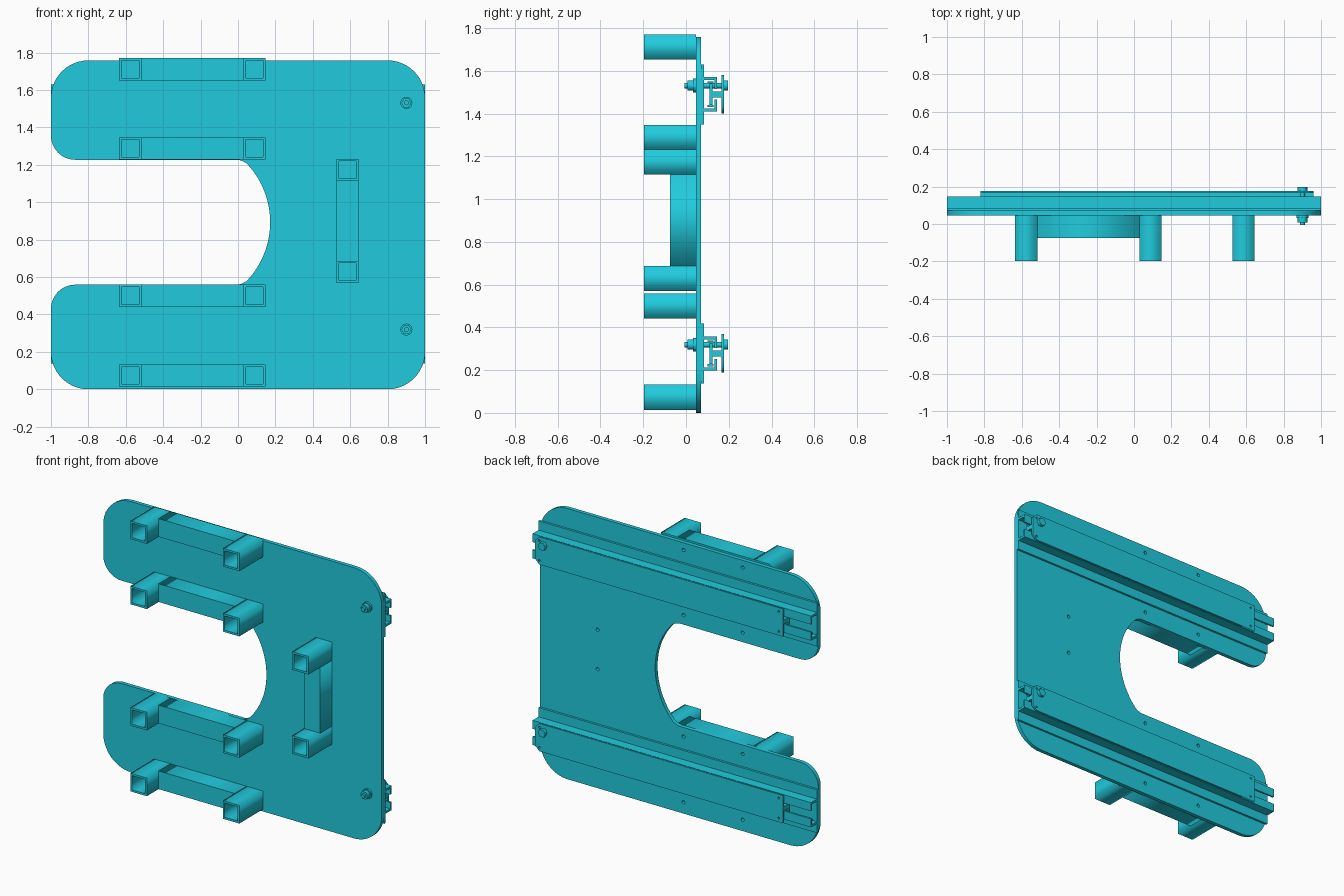
import bpy, bmesh
from math import sin, cos, pi, radians, atan2, degrees

if "Cube" in bpy.data.objects:
    bpy.data.objects.remove(bpy.data.objects["Cube"])

FRONT, PLATE0, PLATE1 = -0.197, 0.046, 0.071


def arc(cx, cz, r, a0, a1, n=14):
    return [(cx + r * cos(radians(a0 + (a1 - a0) * i / n)),
             cz + r * sin(radians(a0 + (a1 - a0) * i / n))) for i in range(n + 1)]


def circle(cx, cz, r, n=16):
    return arc(cx, cz, r, 0, 360, n)[:-1]


def rect(x0, x1, z0, z1):
    return [(x0, z0), (x1, z0), (x1, z1), (x0, z1)]


def sheet(name, loops, y0, y1):
    """Filled outline in the x-z plane; further loops become holes."""
    cu = bpy.data.curves.new(name, 'CURVE')
    cu.dimensions, cu.fill_mode, cu.extrude = '2D', 'BOTH', (y1 - y0) / 2
    for loop in loops:
        sp = cu.splines.new('POLY')
        sp.points.add(len(loop) - 1)
        for p, (x, z) in zip(sp.points, loop):
            p.co = (x, z, 0, 1)
        sp.use_cyclic_u = True
    ob = bpy.data.objects.new(name, cu)
    bpy.context.collection.objects.link(ob)
    ob.rotation_euler = (pi / 2, 0, 0)
    ob.location.y = (y0 + y1) / 2
    bpy.ops.object.select_all(action='DESELECT')
    ob.select_set(True)
    bpy.context.view_layer.objects.active = ob
    bpy.ops.object.convert(target='MESH')
    ob = bpy.context.view_layer.objects.active
    ob.data.materials.clear()
    ob.data.materials.append(paint)
    return ob


def extrusion(name, profile, x0, x1):
    """Profile in the y-z plane extruded along x."""
    bm = bmesh.new()
    f = bm.faces.new([bm.verts.new((x0, y, z)) for y, z in profile])
    ext = bmesh.ops.extrude_face_region(bm, geom=[f], use_keep_orig=True)['geom']
    bmesh.ops.translate(bm, vec=(x1 - x0, 0, 0),
                        verts=[v for v in ext if isinstance(v, bmesh.types.BMVert)])
    bmesh.ops.recalc_face_normals(bm, faces=bm.faces)
    me = bpy.data.meshes.new(name)
    bm.to_mesh(me)
    bm.free()
    me.materials.append(paint)
    ob = bpy.data.objects.new(name, me)
    bpy.context.collection.objects.link(ob)
    return ob


paint = bpy.data.materials.new("cyan_paint")
paint.diffuse_color = (0.015, 0.6, 0.73, 1)
paint.use_nodes = True
paint.node_tree.nodes["Principled BSDF"].inputs["Base Color"].default_value = paint.diffuse_color

# Handle layout: x and z centres of both ends
T = 0.059  # half width of the square tube
handles = [((-0.576, z), (0.088, z)) for z in (1.711, 1.288, 0.5, 0.073)]
handles.append(((0.585, 0.628), (0.585, 1.173)))

# Mounting plate with slot and screw holes
Z0, Z1, S0, S1 = 0.0, 1.758, 0.559, 1.227
mid = (S0 + S1) / 2
R, CX = 0.457, -0.285
a = degrees(atan2(0.29, 0.353))
neck = [(0.0, S1), (0.025, S1 - 0.007), (0.047, S1 - 0.02)]
outline = (arc(0.8, Z0 + 0.2, 0.2, -90, 0) + arc(0.8, Z1 - 0.2, 0.2, 0, 90)
           + arc(-0.8, Z1 - 0.2, 0.2, 90, 180) + arc(-0.87, S1 + 0.13, 0.13, 180, 270)
           + neck + arc(CX, mid, R, a, -a, 24)
           + [(x, 2 * mid - z) for x, z in reversed(neck)]
           + arc(-0.87, S0 - 0.13, 0.13, 90, 180) + arc(-0.8, Z0 + 0.2, 0.2, 180, 270))
holes = []
for (xa, za), (xb, zb) in handles:
    for t in ((0.18, 0.82) if xa != xb else (0.265, 0.735)):
        holes.append(circle(xa + (xb - xa) * t, za + (zb - za) * t, 0.011, 12))
sheet("mounting_plate", [outline] + holes, PLATE0, PLATE1)

# Handles: hollow square legs joined by a bar against the plate
for i, ((xa, za), (xb, zb)) in enumerate(handles):
    for j, (x, z) in enumerate(((xa, za), (xb, zb))):
        h = T - 0.013
        sheet(f"handle_{i}_leg_{j}", [rect(x - T, x + T, z - T, z + T),
                                      rect(x - h, x + h, z - h, z + h)], FRONT, PLATE0)
    if za == zb:
        bar = rect(xa + T, xb - T, za - T, za + T)
    else:
        bar = rect(xa - T, xa + T, za + T, zb - T)
    sheet(f"handle_{i}_bar", [bar], -0.076, PLATE0)

# Slide rails with bolts
for name, zc in (("upper", 1.49), ("lower", 0.278)):
    # Fixed outer channel with turned-in lips
    half = [(0.085, 0.14), (0.085, 0.08), (0.146, 0.08), (0.146, 0.025),
            (0.134, 0.025), (0.134, 0.066), (0.085, 0.066)]
    prof = [(PLATE1, 0.14)] + half + [(y, -z) for y, z in reversed(half)] + [(PLATE1, -0.14)]
    extrusion(f"{name}_rail_channel", [(y, zc + z) for y, z in prof], -1, 1)

    # Sliding member inside the channel
    slider = [(0.166, 0.014), (0.124, 0.014), (0.124, 0.05), (0.11, 0.05)]
    prof = slider + [(y, -z) for y, z in reversed(slider)]
    extrusion(f"{name}_rail_slider", [(y, zc + z) for y, z in prof], -0.82, 0.96)

    # Ball cages
    for s in (-1, 1):
        prof = [(y, zc + s * z) for y, z in rect(0.1, 0.128, 0.05, 0.06)]
        extrusion(f"{name}_ball_cage", prof, -0.98, 0.9)

    # Cover strip with small end holes
    dots = [circle(x, zc + z, 0.007, 10) for x in (-0.79, 0.93) for z in (-0.065, 0.065)]
    cover = [(-0.82, -0.09), (0.93, -0.09), (0.96, -0.06), (0.96, 0.06), (0.93, 0.09), (-0.82, 0.09)]
    sheet(f"{name}_rail_cover", [[(x, zc + z) for x, z in cover]] + dots, 0.165, 0.177)

    # Bolt, head, washer and nut
    bx, bz = 0.9, zc + 0.041
    for part, r, n, y0, y1 in (("shaft", 0.013, 16, -0.006, 0.18), ("head", 0.027, 6, 0.177, 0.197),
                               ("nut", 0.027, 6, 0.008, 0.033), ("washer", 0.032, 20, 0.033, PLATE0)):
        sheet(f"{name}_bolt_{part}", [circle(bx, bz, r, n)], y0, y1)
